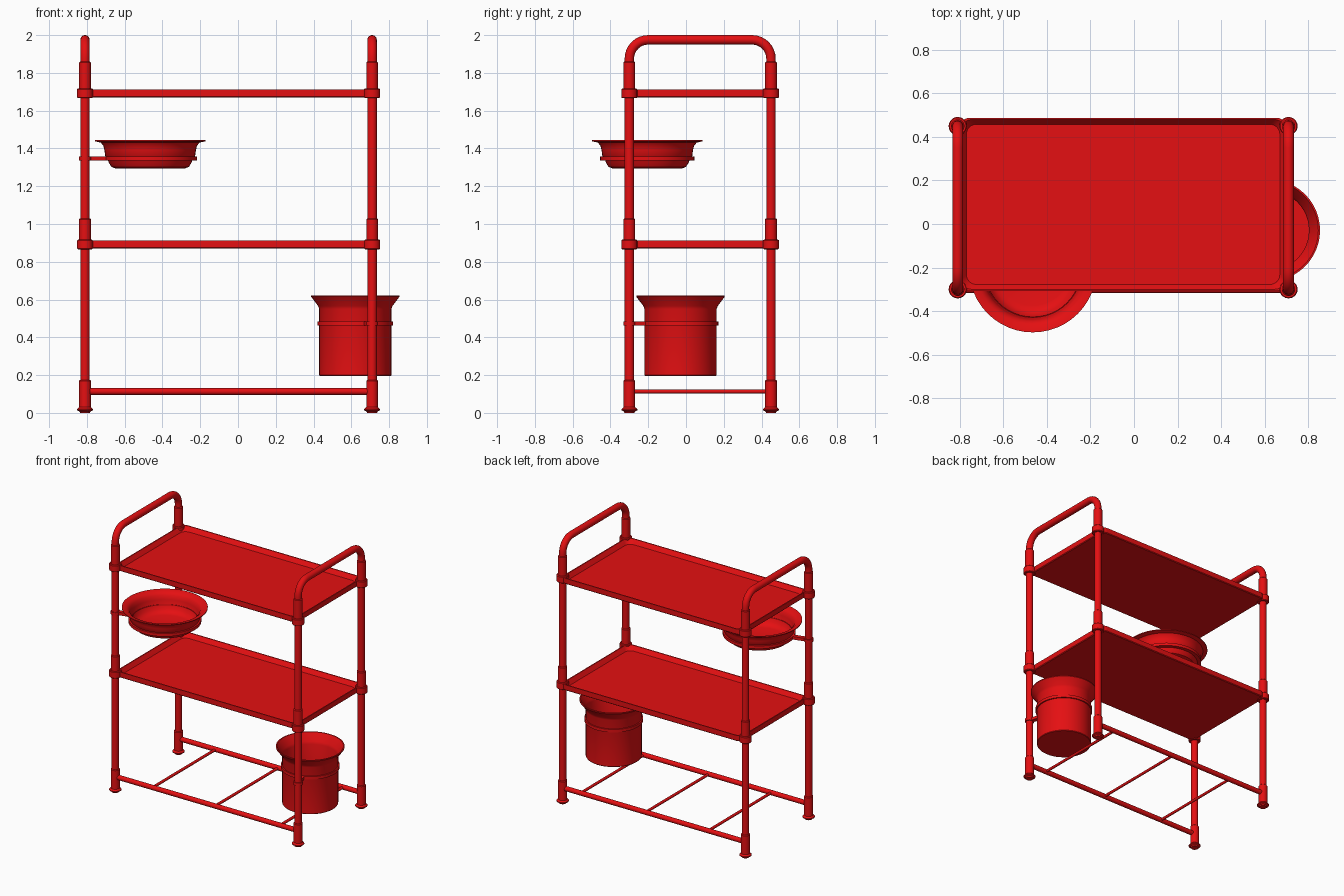
import bpy, bmesh, math
from mathutils import Vector

cube = bpy.data.objects.get("Cube")
if cube:
    bpy.data.objects.remove(cube, do_unlink=True)

RED = (0.78, 0.005, 0.006, 1.0)
red = bpy.data.materials.new("red enamel")
red.use_nodes = True
red.diffuse_color = RED
red.node_tree.nodes["Principled BSDF"].inputs["Base Color"].default_value = RED

LEFT_X, RIGHT_X = 0.71, -0.81
FRONT_Y, BACK_Y = -0.30, 0.45
MID_X, MID_Y = -0.05, 0.09


def finish(name, bm, angle=35):
    """Turn a bmesh into a smooth-shaded red object."""
    bmesh.ops.recalc_face_normals(bm, faces=bm.faces)
    mesh = bpy.data.meshes.new(name)
    bm.to_mesh(mesh)
    bm.free()
    obj = bpy.data.objects.new(name, mesh)
    bpy.context.collection.objects.link(obj)
    mesh.materials.append(red)
    bpy.ops.object.select_all(action='DESELECT')
    bpy.context.view_layer.objects.active = obj
    obj.select_set(True)
    bpy.ops.object.shade_smooth_by_angle(angle=math.radians(angle))
    return obj


def loft(name, loops, close=False):
    """Skin a list of equal-length loops; cap the ends or join them."""
    bm = bmesh.new()
    rings = [[bm.verts.new(p) for p in loop] for loop in loops]
    n = len(rings[0])
    pairs = list(zip(rings, rings[1:]))
    if close:
        pairs.append((rings[-1], rings[0]))
    for a, b in pairs:
        for i in range(n):
            j = (i + 1) % n
            bm.faces.new((a[i], a[j], b[j], b[i]))
    if not close:
        bm.faces.new(rings[0][::-1])
        bm.faces.new(rings[-1])
    return finish(name, bm)


def lathe(name, x, y, profile, sides=32, close=False):
    """Spin (radius, height) points around a vertical axis."""
    turn = [math.tau * i / sides for i in range(sides)]
    return loft(name, [[(x + r * math.cos(t), y + r * math.sin(t), z) for t in turn]
                       for r, z in profile], close)


def tube(name, path, radius, sides=20):
    """Sweep a circle along a planar path."""
    pts = [Vector(p) for p in path]
    normal = Vector((0, 0, 1))
    for a, b, c in zip(pts, pts[1:], pts[2:]):
        cross = (b - a).cross(c - b)
        if cross.length > 1e-6:
            normal = cross.normalized()
            break
    loops = []
    for i, p in enumerate(pts):
        d = (pts[min(i + 1, len(pts) - 1)] - pts[max(i - 1, 0)]).normalized()
        side = d.cross(normal)
        loops.append([p + radius * (math.cos(t) * side + math.sin(t) * normal)
                      for t in (math.tau * k / sides for k in range(sides))])
    return loft(name, loops)


def rounded_rect(hx, hy, r, z, steps=6):
    pts = []
    for q, (sx, sy) in enumerate(((1, 1), (-1, 1), (-1, -1), (1, -1))):
        for k in range(steps + 1):
            t = math.pi / 2 * (q + k / steps)
            pts.append((MID_X + sx * (hx - r) + r * math.cos(t),
                        MID_Y + sy * (hy - r) + r * math.sin(t), z))
    return pts


# Side frames: two legs joined by a bent handle
def side_frame(name, x):
    bend, top = 0.1, 1.975
    path = [(x, FRONT_Y, 0.02)]
    for cy, start in ((FRONT_Y + bend, math.pi), (BACK_Y - bend, math.pi / 2)):
        for k in range(9):
            t = start - math.pi / 2 * k / 8
            path.append((x, cy + bend * math.cos(t), top - bend + bend * math.sin(t)))
    path.append((x, BACK_Y, 0.02))
    tube(name, path, 0.025)


side_frame("left_frame", LEFT_X)
side_frame("right_frame", RIGHT_X)

# Sleeves, shelf clamps and feet on every leg
SHELVES = {"upper": 1.67, "lower": 0.87}
for xn, x in (("left", LEFT_X), ("right", RIGHT_X)):
    for yn, y in (("front", FRONT_Y), ("back", BACK_Y)):
        leg = f"{yn}_{xn}"
        for level, z in SHELVES.items():
            end = z + (0.19 if level == "upper" else 0.16)
            lathe(f"{leg}_{level}_sleeve", x, y,
                  [(0.031, z + 0.02), (0.031, end - 0.005), (0.026, end)], 20)
            lathe(f"{leg}_{level}_clamp", x, y,
                  [(0.038, z - 0.004), (0.042, z), (0.042, z + 0.043), (0.038, z + 0.047)], 20)
        lathe(f"{leg}_foot_sleeve", x, y,
              [(0.031, 0.015), (0.031, 0.17), (0.026, 0.175)], 20)
        lathe(f"{leg}_foot", x, y,
              [(0.026, 0), (0.03, 0.008), (0.042, 0.014), (0.042, 0.02), (0.031, 0.03)], 20)

# Shelf trays with sloped inner walls
for level, z in SHELVES.items():
    hx, hy = 0.75, 0.398
    loft(f"{level}_shelf", [
        rounded_rect(hx - 0.005, hy - 0.005, 0.04, z),
        rounded_rect(hx, hy, 0.045, z + 0.005),
        rounded_rect(hx, hy, 0.045, z + 0.043),
        rounded_rect(hx - 0.008, hy - 0.008, 0.045, z + 0.043),
        rounded_rect(hx - 0.03, hy - 0.03, 0.045, z + 0.012),
    ])

# Bottom rails and thin cross bars
RAIL_Z = 0.113
for yn, y in (("front", FRONT_Y), ("back", BACK_Y)):
    tube(f"{yn}_bottom_rail", [(RIGHT_X, y, RAIL_Z), (LEFT_X, y, RAIL_Z)], 0.018)
for i, x in enumerate((-0.5, 0.02, 0.56)):
    tube(f"cross_bar_{i + 1}", [(x, FRONT_Y, RAIL_Z), (x, BACK_Y, RAIL_Z)], 0.01, 12)


# Ring holder clamped to a front leg
def holder(name, x, y, z, inner, outer, leg_x):
    h = 0.011
    lathe(f"{name}_ring", x, y,
          [(inner, z - h), (outer, z - h), (outer, z + h), (inner, z + h)], 48, True)
    lathe(f"{name}_clamp", leg_x, FRONT_Y, [(0.032, z - h), (0.032, z + h)], 20)
    leg, centre = Vector((leg_x, FRONT_Y, z)), Vector((x, y, z))
    d = (centre - leg).normalized()
    end = centre - d * (inner + outer) / 2
    side = d.cross(Vector((0, 0, 1))) * 0.016
    up = Vector((0, 0, h))
    loft(f"{name}_arm", [[p + side + up, p - side + up, p - side - up, p + side - up]
                         for p in (leg, end)])


# Wash basin on the upper right front
BX, BY = -0.465, -0.205
lathe("basin", BX, BY, [
    (0.18, 1.293), (0.205, 1.302), (0.219, 1.325), (0.226, 1.345), (0.238, 1.36),
    (0.242, 1.39), (0.248, 1.415), (0.262, 1.431), (0.293, 1.438), (0.293, 1.444),
    (0.26, 1.438), (0.24, 1.42), (0.232, 1.39), (0.226, 1.36), (0.21, 1.328),
    (0.195, 1.312), (0.17, 1.303)], 48)
holder("basin_holder", BX, BY, 1.347, 0.222, 0.249, RIGHT_X)

# Bucket on the lower left
KX, KY = 0.621, -0.029
lathe("bucket", KX, KY, [
    (0.188, 0.196), (0.191, 0.2), (0.191, 0.55), (0.197, 0.566), (0.234, 0.615),
    (0.234, 0.622), (0.226, 0.622), (0.19, 0.568), (0.183, 0.55), (0.183, 0.21)], 48)
holder("bucket_holder", KX, KY, 0.473, 0.186, 0.2, LEFT_X)
